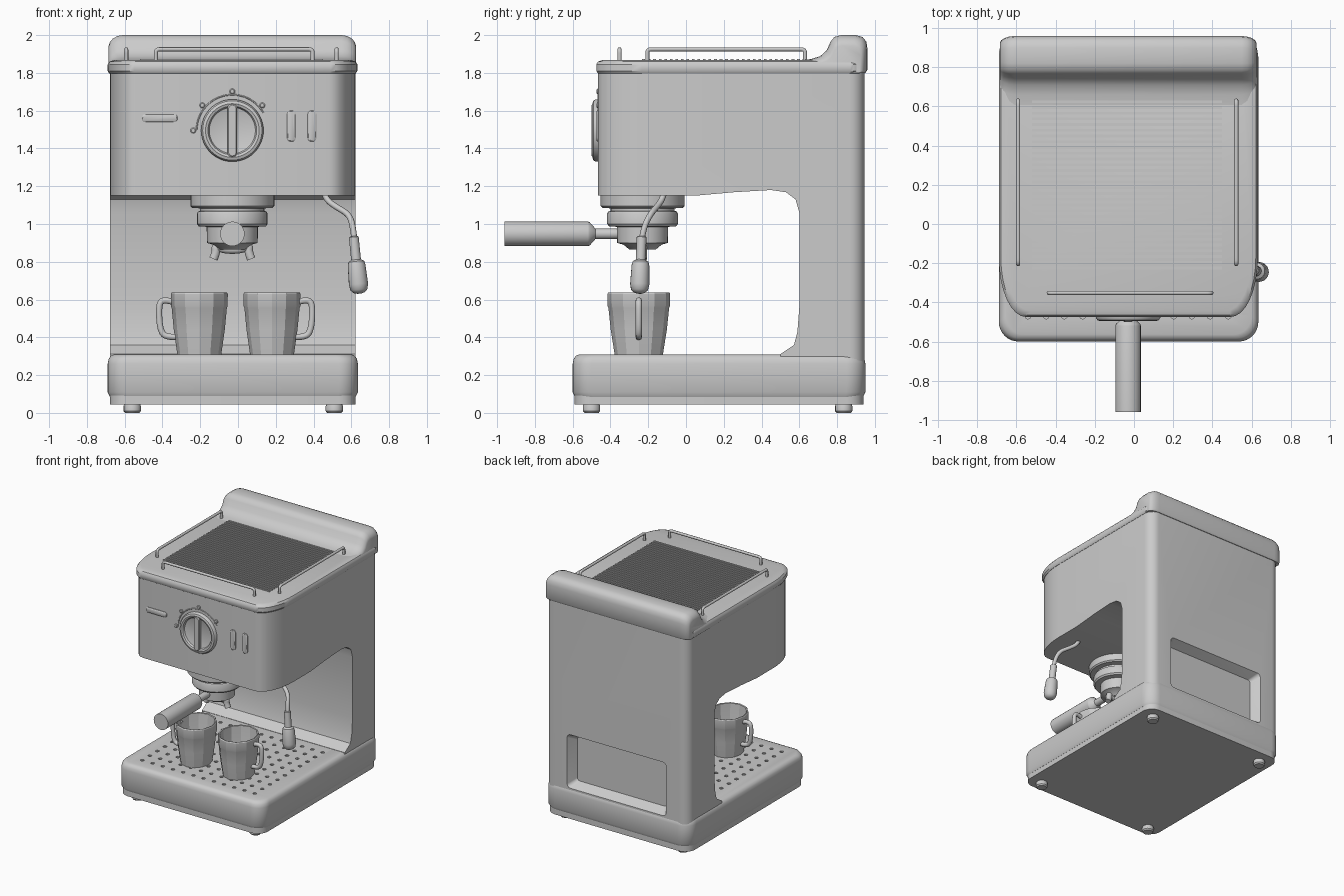
import bpy, bmesh, math
from mathutils import Vector, Matrix

if "Cube" in bpy.data.objects:
    bpy.data.objects.remove(bpy.data.objects["Cube"])

CX = -0.03   # centre line of the machine body
FRONT = -0.465


def finish(name, bm, angle=35):
    bmesh.ops.recalc_face_normals(bm, faces=bm.faces)
    me = bpy.data.meshes.new(name)
    bm.to_mesh(me)
    bm.free()
    ob = bpy.data.objects.new(name, me)
    bpy.context.collection.objects.link(ob)
    smooth(ob, angle)
    return ob


def smooth(ob, angle=35):
    bpy.ops.object.select_all(action='DESELECT')
    ob.select_set(True)
    bpy.context.view_layer.objects.active = ob
    if angle:
        bpy.ops.object.shade_smooth_by_angle(angle=math.radians(angle))


def loft(name, rings, angle=35):
    """Skin equal-length rings of points and cap both ends."""
    bm = bmesh.new()
    vs = [[bm.verts.new(p) for p in r] for r in rings]
    n = len(vs[0])
    for a, b in zip(vs, vs[1:]):
        for i in range(n):
            j = (i + 1) % n
            bm.faces.new((a[i], a[j], b[j], b[i]))
    bm.faces.new(vs[0])
    bm.faces.new(vs[-1])
    return finish(name, bm, angle)


def plan(x0, x1, y0, y1, front, back, inset=0, seg=8):
    """Rectangle with elliptical corners; front/back are (rx, ry)."""
    cx, cy = (x0 + x1) / 2, (y0 + y1) / 2
    kx, ky = 1 - 2 * inset / (x1 - x0), 1 - 2 * inset / (y1 - y0)
    pts = []
    for sx, sy, a0, (rx, ry) in ((1, 1, 0, back), (-1, 1, 90, back), (-1, -1, 180, front), (1, -1, 270, front)):
        ox = (x1 if sx > 0 else x0) - sx * rx
        oy = (y1 if sy > 0 else y0) - sy * ry
        for i in range(seg + 1):
            a = math.radians(a0 + 90 * i / seg)
            x, y = ox + rx * math.cos(a), oy + ry * math.sin(a)
            pts.append((cx + (x - cx) * kx, cy + (y - cy) * ky))
    return pts


def slab(name, layers, *args):
    """Horizontal plate from (z, inset) layers of a plan outline."""
    return loft(name, [[(x, y, z) for x, y in plan(*args, inset=i)] for z, i in layers])


def pill(name, x, z, w, h, r, layers):
    """Rounded pad on the front, from (y, inset) layers."""
    box = (x - w / 2, x + w / 2, z - h / 2, z + h / 2, (r, r), (r, r))
    return loft(name, [[(px, y, pz) for px, pz in plan(*box, inset=i)] for y, i in layers])


def lathe(name, prof, loc, axis=(0, 0, 1), n=32, angle=35, sy=1):
    m = Matrix.Translation(loc) @ Vector(axis).to_track_quat('Z', 'Y').to_matrix().to_4x4()
    ring = [(math.cos(2 * math.pi * i / n), sy * math.sin(2 * math.pi * i / n)) for i in range(n)]
    return loft(name, [[m @ Vector((r * c, r * s, h)) for c, s in ring] for r, h in prof], angle)


def tube(name, pts, r):
    cu = bpy.data.curves.new(name, 'CURVE')
    cu.dimensions = '3D'
    cu.bevel_depth, cu.bevel_resolution, cu.use_fill_caps = r, 3, True
    sp = cu.splines.new('NURBS')
    sp.points.add(len(pts) - 1)
    for p, c in zip(sp.points, pts):
        p.co = (*c, 1)
    sp.use_endpoint_u, sp.order_u, sp.resolution_u = True, 3, 5
    ob = bpy.data.objects.new(name, cu)
    bpy.context.collection.objects.link(ob)
    smooth(ob, 0)
    bpy.ops.object.convert(target='MESH')
    smooth(bpy.context.object, 50)


def boolean(ob, cutter, op):
    mod = ob.modifiers.new('cut', 'BOOLEAN')
    mod.object, mod.operation, mod.solver = cutter, op, 'EXACT'
    dg = bpy.context.evaluated_depsgraph_get()
    me = bpy.data.meshes.new_from_object(ob.evaluated_get(dg))
    ob.modifiers.clear()
    ob.data = me
    bpy.data.objects.remove(cutter)
    smooth(ob)


# Body: side profile of head and column, intersected with the rounded plan
side = [(-.7, 1.15), (.05, 1.15), (.25, 1.168), (.45, 1.18), (.53, 1.168), (.58, 1.13), (.6, 1.06),
        (.6, .56), (.59, .43), (.572, .36), (.5, .312), (.5, .2), (1.1, .2), (1.1, 1.805), (-.7, 1.805)]
body = loft('body', [[(x, y, z) for y, z in side] for x in (-1, 1)])
boolean(body, slab('body_outline', [(.1, 0), (2.2, 0)], -.678, .622, FRONT, .945, (.14, .3), (.08, .08)), 'INTERSECT')
# Recess in the back
recess = (-.48, .42, .30, .74, (.03, .03), (.03, .03))
boolean(body, loft('recess_cutter', [[(x, y, z) for x, z in plan(*recess, inset=i)]
                                    for y, i in ((1.0, -.01), (.945, 0), (.87, .04))]), 'DIFFERENCE')

# Base with perforated drip tray, bottom plate and feet
base = slab('drip_base', [(.085, .012), (.11, 0), (.26, 0), (.285, .005), (.302, .016), (.31, .035)],
            -.69, .635, -.6, .95, (.1, .1), (.1, .1))
bm = bmesh.new()
for i in range(12):
    for j in range(10):
        bmesh.ops.create_cone(bm, cap_ends=True, segments=10, radius1=.015, radius2=.015, depth=.06,
                              matrix=Matrix.Translation((CX + (i - 5.5) * .093, -.47 + j * .098, .31)))
boolean(base, finish('hole_cutter', bm), 'DIFFERENCE')
slab('bottom_plate', [(.045, 0), (.095, 0)], -.678, .622, -.59, .94, (.09, .09), (.09, .09))
for x in (-.56, .51):
    for y in (-.5, .835):
        lathe('foot', [(.038, 0), (.046, .01), (.046, .035), (.04, .05)], (x, y, 0), n=16)

# Top lid and raised rear ridge
slab('top_lid', [(1.798, .008), (1.81, 0), (1.845, 0), (1.86, .01), (1.867, .03)],
     -.69, .632, -.475, .95, (.14, .3), (.08, .08))
ridge = [(.6, 1.8), (.6, 1.866), (.66, 1.873), (.71, 1.888), (.745, 1.92), (.765, 1.965), (.785, 1.99), (.82, 2),
         (.9, 2), (.935, 1.99), (.955, 1.965), (.96, 1.93), (.96, 1.815), (.95, 1.8)]
ends = [(.655, .72), (.648, .82), (.632, .91), (.608, .975), (.58, 1)]
steps = [(-h, s) for h, s in ends] + [(h, s) for h, s in reversed(ends)]
loft('rear_ridge', [[(CX + x, .84 + (y - .84) * s, 1.8 + (z - 1.8) * s) for y, z in ridge] for x, s in steps])

# Cup warming ribs
bm = bmesh.new()
for i in range(30):
    m = Matrix.Translation((-.035, -.225 + i * .0293, 1.868)) @ Matrix.Diagonal((.97, .014, .012, 1))
    bmesh.ops.create_cube(bm, size=1, matrix=m)
finish('warming_ribs', bm)


# Guard rails
def rail(name, p, q):
    p, q = Vector(p), Vector(q)
    d = (q - p).normalized() * .045
    lo, mid, up = (Vector((0, 0, z)) for z in (1.855, 1.89, 1.925))
    tube(name, [p + lo, p + mid, p + up, p + d + up, q - d + up, q + up, q + mid, q + lo], .011)


rail('left_rail', (-.592, -.205, 0), (-.592, .63, 0))
rail('right_rail', (.522, -.205, 0), (.522, .63, 0))
rail('front_rail', (-.435, -.352, 0), (.395, -.352, 0))

# Dial with grip, scale arc and dots
lathe('dial', [(.165, -.01), (.165, .013), (.157, .026), (.142, .031), (.129, .026), (.122, .012), (.118, .01)],
      (CX, FRONT, 1.495), (0, -1, 0), 48)
pill('dial_grip', CX, 1.495, .052, .28, .024, [(FRONT, 0), (-.494, 0), (-.5, .006)])
arc = [math.radians(a) for a in range(30, 181, 10)]
tube('dial_scale', [(CX + .19 * math.cos(a), FRONT, 1.495 + .19 * math.sin(a)) for a in arc], .004)
for a in (40, 90, 140, 180):
    a = math.radians(a)
    lathe('dial_dot', [(.015, -.01), (.015, .004), (.01, .008)],
          (CX + .207 * math.cos(a), FRONT, 1.495 + .207 * math.sin(a)), (0, -1, 0), 12)

# Front indicator and buttons
pad = [(FRONT + .01, 0), (FRONT - .005, 0), (FRONT - .009, .005)]
pill('indicator', -.415, 1.56, .19, .042, .02, pad)
for x in (.283, .392):
    pill('button', x, 1.518, .046, .165, .022, pad)

# Brew group and portafilter
lathe('brew_group', [(.222, 1.16), (.222, 1.095), (.212, 1.085), (.17, 1.083), (.17, 1.07), (.182, 1.065), (.187, 1.055),
                     (.187, 1.0), (.178, .988), (.136, .985), (.134, .9), (.1, .89), (.07, .865)], (CX, -.23, 0))
tube('spout', [(CX + x, -.23, z) for x, z in ((-.1, .815), (-.085, .85), (-.09, .885), (-.04, .865),
                                             (.04, .865), (.09, .885), (.085, .85), (.1, .815))], .024)
lathe('portafilter_handle', [(.028, -.15), (.028, 0), (.062, .03), (.065, .04), (.065, .48)],
      (CX, -.48, .948), (0, -1, 0), 24)

# Steam wand
tube('steam_pipe', [(.455, -.115, 1.17), (.465, -.125, 1.13), (.52, -.155, 1.09), (.59, -.19, 1.05),
                    (.61, -.225, .98), (.617, -.235, .91)], .016)
lathe('steam_tip', [(.02, -.005), (.026, 0), (.026, .12), (.042, .13), (.047, .15), (.051, .25), (.045, .28),
                    (.03, .295), (.012, .3)], (.613, -.235, .93), (.1, -.04, -1), 20)

# Faceted cups with outward handles
for name, cx, s in (('left_cup', -.205, -1), ('right_cup', .18, 1)):
    lathe(name, [(.116, .308), (.135, .44), (.146, .555), (.15, .565), (.151, .63), (.147, .638), (.138, .635),
                 (.13, .5), (.106, .33)], (cx, -.25, 0), n=12, angle=25, sy=1.1)
    tube(name + '_handle', [(cx + s * x, -.25, z) for x, z in ((.13, .585), (.17, .598), (.21, .59), (.214, .52),
                                                             (.206, .44), (.18, .4), (.12, .402))], .017)
